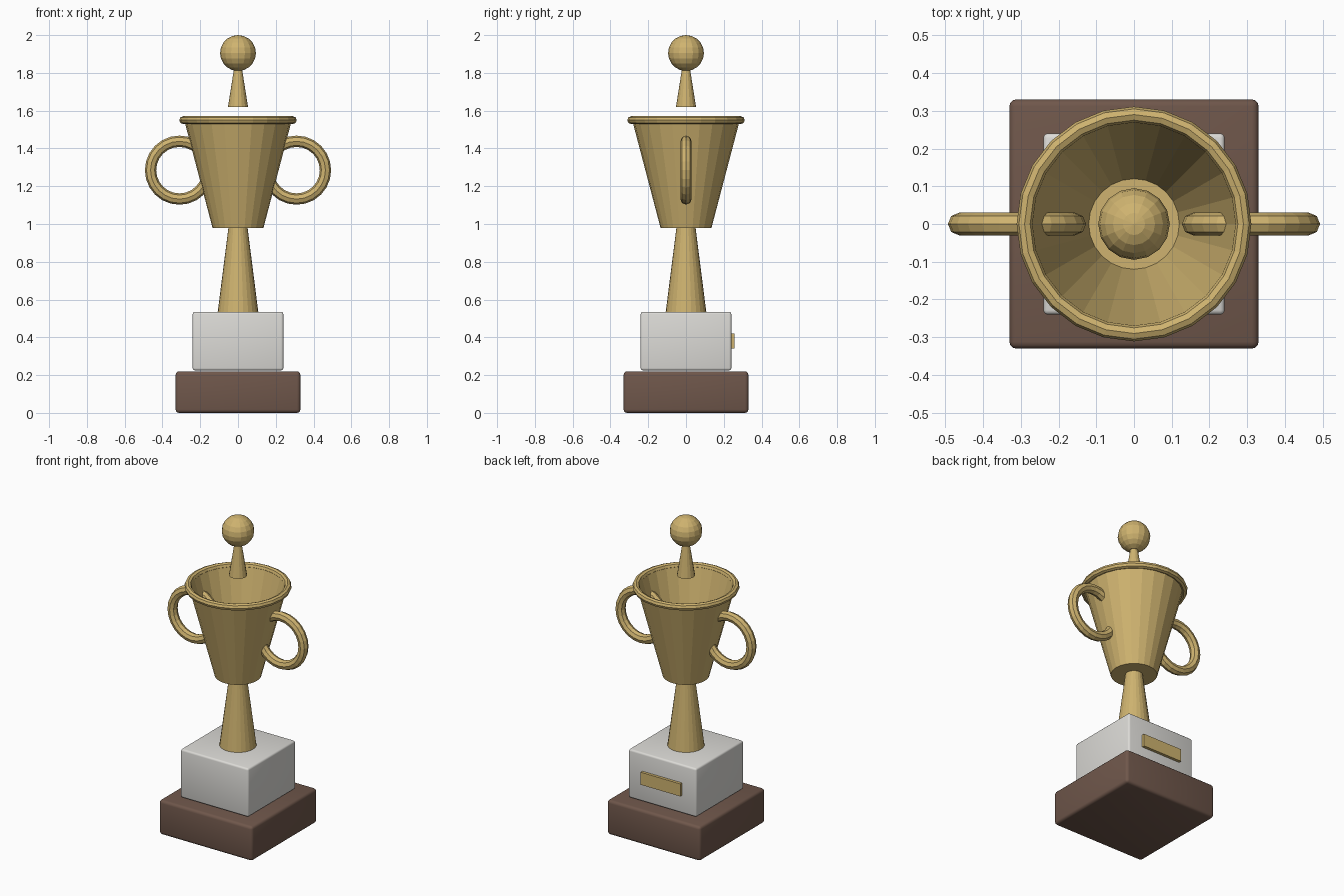
import bpy, bmesh, math

if "Cube" in bpy.data.objects:
    bpy.data.objects.remove(bpy.data.objects["Cube"])

def material(name, rgb):
    m = bpy.data.materials.new(name)
    m.diffuse_color = (*rgb, 1)
    m.use_nodes = True
    m.node_tree.nodes["Principled BSDF"].inputs["Base Color"].default_value = m.diffuse_color
    return m

GOLD = material("gold", (0.62, 0.45, 0.16))
WOOD = material("brown_wood", (0.16, 0.095, 0.07))
MARBLE = material("pale_stone", (0.72, 0.71, 0.68))

def finish(name, mat):
    o = bpy.context.object
    o.name = o.data.name = name
    o.data.materials.append(mat)
    return o

def box(name, mat, size, loc, bevel):
    bpy.ops.mesh.primitive_cube_add(size=1, location=loc)
    o = finish(name, mat)
    o.scale = size
    bpy.ops.object.transform_apply(location=False, rotation=False, scale=True)
    if bevel:
        mod = o.modifiers.new("bevel", 'BEVEL')
        mod.width, mod.segments = bevel, 3
        bpy.ops.object.modifier_apply(modifier="bevel")
        bpy.ops.object.shade_smooth_by_angle(angle=math.radians(35))
    return o

def cone(name, r1, r2, z1, z2, sides):
    bpy.ops.mesh.primitive_cone_add(vertices=sides, radius1=r1, radius2=r2,
                                    depth=z2 - z1, location=(0, 0, (z1 + z2) / 2))
    return finish(name, GOLD)

def ring(name, major, minor, loc, rot=(0, 0, 0), sides=24):
    bpy.ops.mesh.primitive_torus_add(major_radius=major, minor_radius=minor, location=loc,
                                     rotation=rot, major_segments=sides, minor_segments=8)
    return finish(name, GOLD)

# Stepped plinth with a plate on the back
box("wooden_base", WOOD, (0.66, 0.66, 0.22), (0, 0, 0.11), 0.018)
box("stone_block", MARBLE, (0.48, 0.48, 0.31), (0, 0, 0.38), 0.012)
box("plaque", GOLD, (0.28, 0.025, 0.08), (0, 0.2455, 0.38), 0)

# Tapered stem
cone("stem", 0.108, 0.05, 0.53, 0.985, 24)

# Hollow cup: outer wall, lip, inner wall and floor spun around z
profile = [(0, 0.98), (0.135, 0.98), (0.285, 1.55), (0.27, 1.55), (0.12, 0.995), (0, 0.995)]
bm = bmesh.new()
verts = [bm.verts.new((r, 0, z)) for r, z in profile]
edges = [bm.edges.new(pair) for pair in zip(verts, verts[1:])]
bmesh.ops.spin(bm, geom=verts + edges, cent=(0, 0, 0), axis=(0, 0, 1),
               angle=math.tau, steps=24, use_duplicate=False)
bmesh.ops.remove_doubles(bm, verts=bm.verts, dist=0.0005)
bmesh.ops.recalc_face_normals(bm, faces=bm.faces)
mesh = bpy.data.meshes.new("cup")
bm.to_mesh(mesh)
bm.free()
cup = bpy.data.objects.new("cup", mesh)
bpy.context.collection.objects.link(cup)
mesh.materials.append(GOLD)

# Rolled rim and the two ring handles
ring("rim", 0.29, 0.021, (0, 0, 1.55))
for side, label in ((-1, "left"), (1, "right")):
    ring(label + "_handle", 0.153, 0.03, (side * 0.31, 0, 1.285), (math.pi / 2, 0, 0))

# Floating finial: small spike and ball
cone("finial_spike", 0.053, 0.02, 1.62, 1.83, 16)
bpy.ops.mesh.primitive_uv_sphere_add(segments=16, ring_count=10, radius=0.095, location=(0, 0, 1.905))
finish("finial_ball", GOLD)
